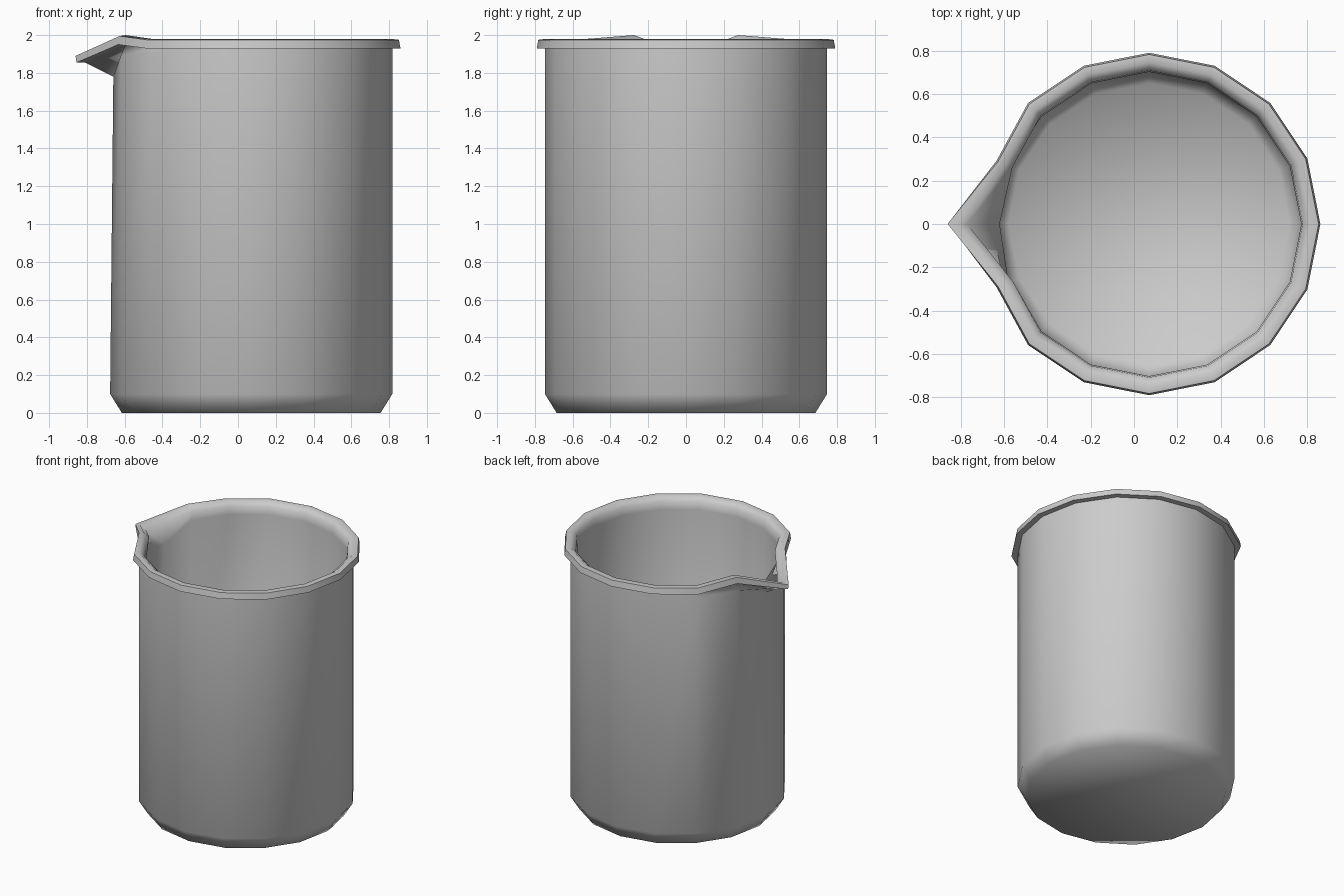
import bpy, bmesh, math

if "Cube" in bpy.data.objects:
    bpy.data.objects.remove(bpy.data.objects["Cube"])

SIDES = 16
CX = 0.07          # body axis; the spout balances it on -x
SPOUT = SIDES // 2

# Closed section from outer base, up over the rim bead, down to the inner floor.
# Each row: radius, height, spout-tip (x, z) or None, whether beside-spout points shift
PROFILE = [
    (0.685, 0.00, None, False),
    (0.747, 0.10, None, False),
    (0.747, 1.89, (-0.66, 1.78), False),
    (0.747, 1.93, (-0.81, 1.855), True),
    (0.790, 1.93, (-0.855, 1.855), True),
    (0.782, 1.975, (-0.86, 1.89), True),
    (0.745, 1.98, (-0.82, 1.895), True),
    (0.708, 1.95, (-0.77, 1.87), True),
    (0.702, 1.89, (-0.62, 1.80), False),
    (0.702, 0.11, None, False),
    (0.650, 0.04, None, False),
]

bm = bmesh.new()
rings = []
for r, z, tip, shift in PROFILE:
    ring = []
    for i in range(SIDES):
        a = 2 * math.pi * i / SIDES
        rr, zz = r, z
        # neighbours of the spout are lifted and drawn in
        if shift and abs(i - SPOUT) == 1:
            rr, zz = r * 0.965, z + 0.02
        co = (CX + rr * math.cos(a), rr * math.sin(a), zz)
        if tip and i == SPOUT:
            co = (tip[0], 0, tip[1])
        ring.append(bm.verts.new(co))
    rings.append(ring)

# Skin the rings, then close the base and inner floor
for lo, hi in zip(rings, rings[1:]):
    for i in range(SIDES):
        j = (i + 1) % SIDES
        bm.faces.new((lo[i], lo[j], hi[j], hi[i]))
bm.faces.new(rings[0][::-1])
bm.faces.new(rings[-1])
bmesh.ops.recalc_face_normals(bm, faces=bm.faces[:])

mesh = bpy.data.meshes.new("beaker")
bm.to_mesh(mesh)
bm.free()
beaker = bpy.data.objects.new("beaker", mesh)
bpy.context.collection.objects.link(beaker)
bpy.context.view_layer.objects.active = beaker
beaker.select_set(True)
bpy.ops.object.shade_smooth_by_angle(angle=math.radians(62))
